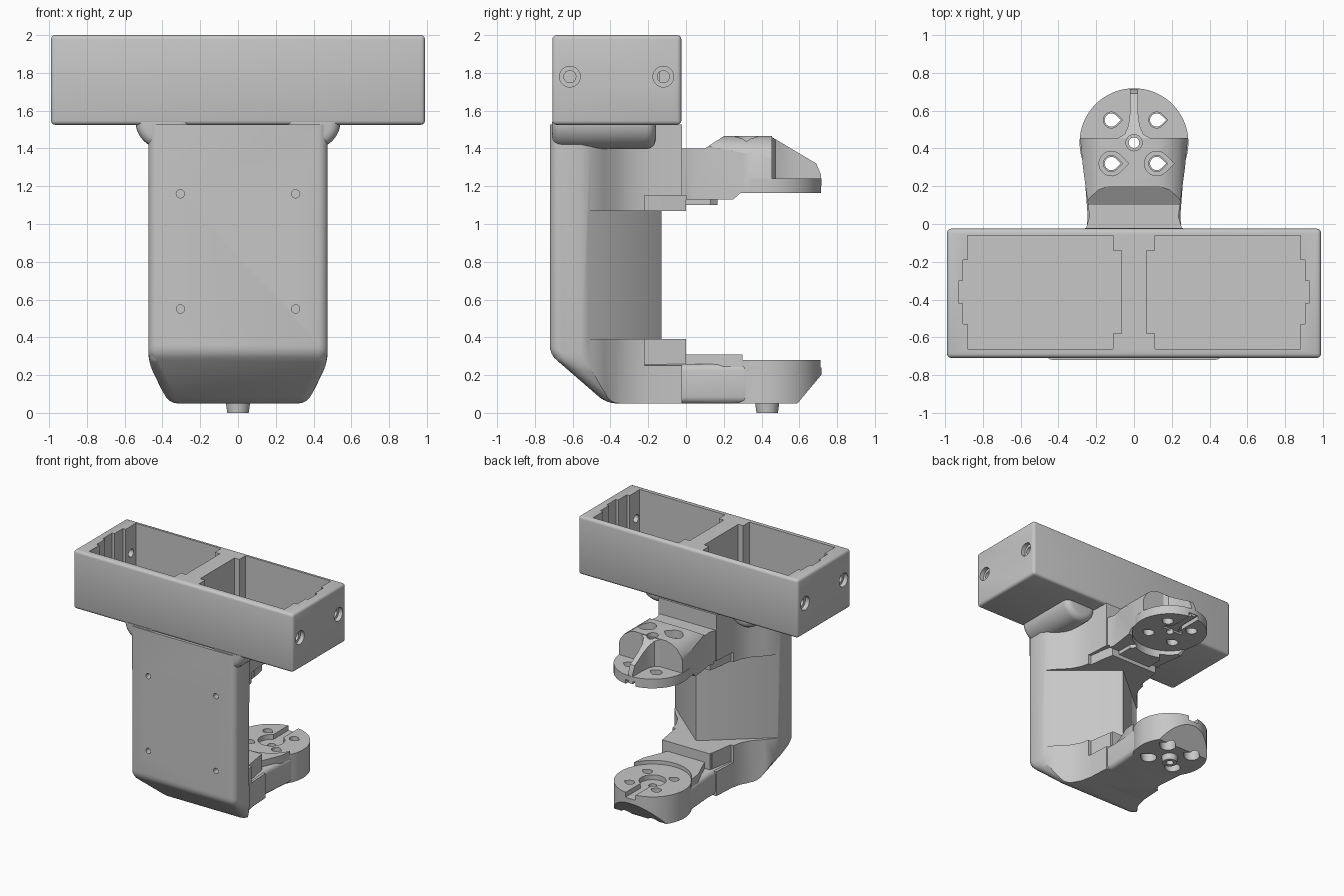
import bpy, bmesh, math
from mathutils import Vector

cube = bpy.data.objects.get("Cube")
if cube:
    bpy.data.objects.remove(cube, do_unlink=True)

grey = bpy.data.materials.new("plain grey")
grey.use_nodes = True
GREY = (0.57, 0.57, 0.57, 1)
grey.diffuse_color = GREY
grey.node_tree.nodes["Principled BSDF"].inputs["Base Color"].default_value = GREY


def sym(pts):
    """Close a half outline by mirroring it across x = 0."""
    return pts + [(-x, y) for x, y in reversed(pts) if x > 0]


def ring(cx, cy, r, n=40):
    return [(cx + r * math.cos(2 * math.pi * i / n), cy + r * math.sin(2 * math.pi * i / n))
            for i in range(n)]


def teardrop(cx, cy, r):
    arc = [math.radians(45 + 270 * i / 20) for i in range(21)]
    return [(cx + r * math.cos(a), cy + r * math.sin(a)) for a in arc] + [(cx + r * 1.42, cy)]


def prism(name, pts, axis, lo, hi, taper=1):
    """Extrude an outline along an axis; taper scales the far end."""
    place = {"x": lambda a, b, h: (h, a, b),
             "y": lambda a, b, h: (a, h, b),
             "z": lambda a, b, h: (a, b, h)}[axis]
    mx = sum(p[0] for p in pts) / len(pts)
    my = sum(p[1] for p in pts) / len(pts)
    bm = bmesh.new()
    low = [bm.verts.new(place(a, b, lo)) for a, b in pts]
    top = [bm.verts.new(place(mx + (a - mx) * taper, my + (b - my) * taper, hi)) for a, b in pts]
    bm.faces.new(low)
    bm.faces.new(top)
    for i in range(len(pts)):
        j = (i + 1) % len(pts)
        bm.faces.new((low[i], low[j], top[j], top[i]))
    bmesh.ops.recalc_face_normals(bm, faces=bm.faces)
    mesh = bpy.data.meshes.new(name)
    bm.to_mesh(mesh)
    bm.free()
    mesh.materials.append(grey)
    ob = bpy.data.objects.new(name, mesh)
    bpy.context.collection.objects.link(ob)
    return ob


def apply(ob, kind, **settings):
    mod = ob.modifiers.new("mod", kind)
    for key, value in settings.items():
        setattr(mod, key, value)
    dg = bpy.context.evaluated_depsgraph_get()
    mesh = bpy.data.meshes.new_from_object(ob.evaluated_get(dg))
    ob.modifiers.clear()
    ob.data = mesh


def combine(ob, others, operation="DIFFERENCE"):
    for other in others:
        apply(ob, "BOOLEAN", operation=operation, object=other, solver="EXACT")
        bpy.data.objects.remove(other, do_unlink=True)


def bevel(ob, width, segments=3):
    apply(ob, "BEVEL", width=width, segments=segments, limit_method="ANGLE",
          angle_limit=math.radians(20))


def slice_off(ob, point, normal):
    bm = bmesh.new()
    bm.from_mesh(ob.data)
    cut = bmesh.ops.bisect_plane(bm, geom=bm.verts[:] + bm.edges[:] + bm.faces[:], dist=1e-5,
                                 plane_co=Vector(point), plane_no=Vector(normal), clear_outer=True)
    bmesh.ops.edgeloop_fill(bm, edges=[e for e in cut["geom_cut"] if isinstance(e, bmesh.types.BMEdge)])
    bmesh.ops.recalc_face_normals(bm, faces=bm.faces)
    bm.to_mesh(ob.data)
    bm.free()


HUB = 0.43                       # y of both round mounts
SCREWS = [(sx * 0.12, y) for sx in (-1, 1) for y in (0.32, 0.55)]

# Twin-pocket tray on top
tray = prism("top_tray", sym([(0.99, -0.708), (0.99, -0.025)]), "z", 1.525, 2.0)
bevel(tray, 0.022)
steps = [(0.11, -0.06), (0.88, -0.06), (0.88, -0.19), (0.905, -0.19), (0.905, -0.3), (0.925, -0.3)]
half = [(0.065, -0.14), (0.11, -0.14)] + steps
pocket = half + [(x, -0.72 - y) for x, y in reversed(half)]
for s in (-1, 1):
    combine(tray, [prism("cut", [(s * x, y) for x, y in pocket], "z", 1.57, 2.1)])
    for y in (-0.615, -0.12):
        combine(tray, [prism("cut", ring(y, 1.78, 0.032, 24), "x", s * 0.8, s * 1.1),
                       prism("cut", ring(y, 1.78, 0.055, 24), "x", s * 0.955, s * 1.1)])

# Column: rounded block, trimmed to its plan, with a wedge-shaped waist
column = prism("column", sym([(0.475, -0.72), (0.475, 0.3)]), "z", 0.05, 1.7)
slice_off(column, (0, -0.72, 0.31), (0, -0.26, -0.3))
for s in (-1, 1):
    slice_off(column, (s * 0.475, 0, 0.27), (s * 0.22, 0, -0.105))
bevel(column, 0.05, 4)
slice_off(column, (0, 0, 1.528), (0, 0, 1))
plan = sym([(0.6, -0.9), (0.6, -0.57), (0.478, -0.565), (0.455, -0.5), (0.4, -0.435),
            (0.335, -0.37), (0.29, -0.29), (0.27, -0.2), (0.26, -0.02)])
combine(column, [prism("cut", plan, "z", -0.1, 1.8)], "INTERSECT")
waist = sym([(0, -0.13), (0.475, -0.53), (0.7, -0.53), (0.7, 0.3)])
combine(column, [prism("cut", waist, "z", 0.39, 1.07)])
for s in (-1, 1):
    notch = [(s * x, y) for x, y in [(0.25, -0.22), (0.5, -0.22), (0.5, 0.1), (0.2, 0.1)]]
    combine(column, [prism("cut", notch, "z", 0.25, 0.5), prism("cut", notch, "z", 1.0, 1.15)])
for x in (-0.305, 0.305):
    for z in (0.55, 1.16):
        combine(column, [prism("cut", ring(x, z, 0.022, 16), "y", -0.8, -0.6)])

# Rounded fairings under the tray
for s, side in ((1, "left"), (-1, "right")):
    fairing = prism(side + "_fairing", ring(s * 0.395, 1.545, 0.148), "y", -0.71, -0.16)
    bevel(fairing, 0.05, 4)
    slice_off(fairing, (0, 0, 1.54), (0, 0, 1))

# Upper arm: plan, side profile and rounded roof intersected
arm_plan = [(0.26, -0.15), (0.25, -0.01), (0.235, 0.04), (0.27, 0.3), (0.285, 0.455)]
upper = prism("upper_arm", sym(arm_plan), "z", 1.0, 1.6)
side = [(-0.13, 1.15), (0, 1.15), (0, 1.13), (0.25, 1.13), (0.29, 1.165), (0.5, 1.165),
        (0.5, 1.465), (0.2, 1.465), (0.1, 1.4), (-0.13, 1.4)]
roof = sym([(0.3, 1.0), (0.3, 1.3), (0.275, 1.37), (0.24, 1.42), (0.19, 1.452), (0.13, 1.467)])
combine(upper, [prism("cut", side, "x", -0.5, 0.5), prism("cut", roof, "y", -0.3, 0.6)], "INTERSECT")
combine(upper, [prism("pad", sym([(0.15, -0.02), (0.15, 0.13), (0.1, 0.19)]), "z", 1.1, 1.2)], "UNION")

# Upper round mount, its rib and hub
mount = prism("upper_mount", ring(0, HUB, 0.288, 64), "z", 1.165, 1.24)
rib = prism("rib", sym([(0.1, 0.42), (0.085, 0.455), (0.05, 0.475), (0.03, 0.52), (0.022, 0.58),
                        (0.02, 0.717)]), "z", 1.18, 1.5)
fall = [(0.4, 1.18), (0.715, 1.18), (0.715, 1.26), (0.69, 1.32), (0.45, 1.463), (0.4, 1.463)]
combine(rib, [prism("cut", fall, "x", -0.3, 0.3)], "INTERSECT")
for part in (mount, upper, rib):
    combine(part, [prism("cut", ring(0, HUB, 0.028, 24), "z", 1.1, 1.6)])
for part in (upper, rib):
    combine(part, [prism("cut", ring(0, HUB, 0.043, 24), "z", 1.43, 1.6)])
combine(upper, [prism("cut", ring(0, HUB, 0.29, 64), "z", 1.0, 1.165)])
for x, y in SCREWS:
    for part in (mount, upper):
        combine(part, [prism("cut", teardrop(x, y, 0.042), "z", 1.0, 1.6)])
    if y < HUB:
        combine(upper, [prism("cut", teardrop(x, y, 0.065), "z", 1.4, 1.6)])
slot = [(-0.045, 0.4), (0.045, 0.4), (0.045, 0.8), (-0.045, 0.8)]
combine(mount, [prism("cut", slot, "z", 1.1, 1.2), prism("cut", ring(0, HUB, 0.1), "z", 1.1, 1.2)])

# Lower arm with a shelf pad and a lip around the mount
lower = prism("lower_arm", sym([(0.27, -0.25), (0.245, 0.04), (0.265, 0.3), (0.24, 0.45)]),
              "z", 0.05, 0.26)
bevel(lower, 0.035)
shelf = prism("lower_shelf", sym([(0.24, -0.2), (0.215, 0)]), "z", 0.2, 0.39)
combine(shelf, [prism("cut", waist, "z", 0.391, 0.6)])
upper_shelf = prism("upper_shelf", sym([(0.24, -0.13), (0.215, 0)]), "z", 1.07, 1.2)
lip = prism("mount_lip", sym([(0.16, -0.02), (0.25, 0.2), (0.26, 0.3)]), "z", 0.22, 0.31)
combine(lip, [prism("cut", ring(0, HUB, 0.288, 64), "z", 0.1, 0.5)])

# Lower round mount with slot, screw holes and foot stud
base = prism("lower_mount", ring(0, HUB, 0.287, 64), "z", 0.05, 0.28)
slice_off(base, (0, 0.59, 0.05), (0, 0.15, -0.125))
combine(base, [prism("cut", slot, "z", 0.24, 0.4), prism("cut", ring(0, HUB, 0.1), "z", 0.24, 0.4)])
combine(lower, [prism("cut", ring(0, HUB, 0.286, 64), "z", 0, 0.5)])
for x, y in SCREWS:
    combine(base, [prism("cut", teardrop(x, y, 0.035), "z", 0, 0.4),
                   prism("cut", teardrop(x, y, 0.06), "z", 0, 0.15)])
stud = prism("foot_stud", ring(0, HUB, 0.065, 32), "z", 0.06, 0, taper=0.87)
for part in (base, stud):
    combine(part, [prism("cut", ring(0, HUB, 0.03, 24), "z", -0.1, 0.4)])

# Soft shading with crisp edges
bpy.ops.object.select_all(action="DESELECT")
for ob in bpy.context.collection.objects:
    if ob.type == "MESH":
        ob.select_set(True)
        bpy.context.view_layer.objects.active = ob
bpy.ops.object.shade_smooth_by_angle(angle=math.radians(32))
